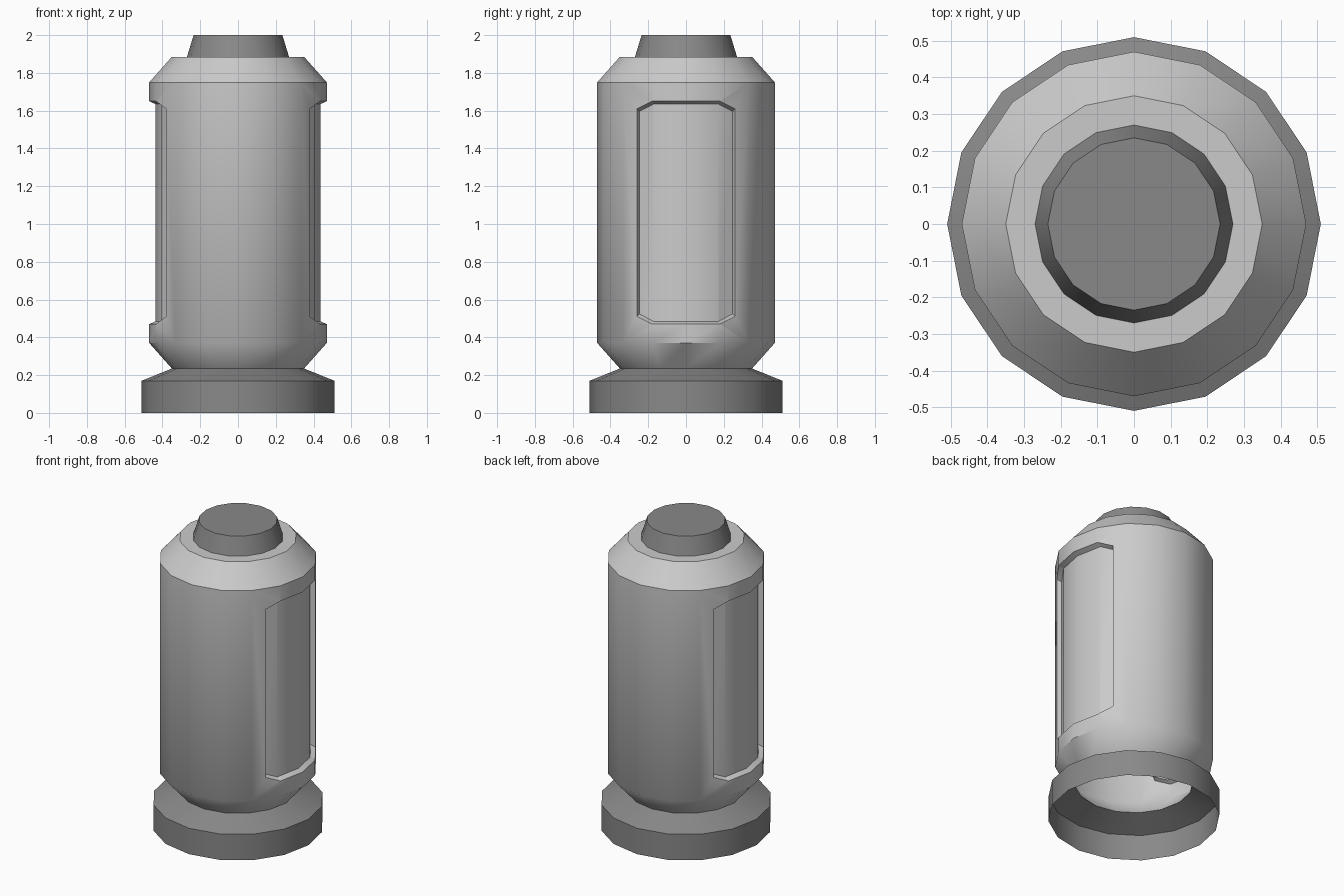
import bpy, bmesh, math
from mathutils import Vector

if "Cube" in bpy.data.objects:
    bpy.data.objects.remove(bpy.data.objects["Cube"])

SIDES = 16
PANEL_MID = 1.06


def grey(name, value):
    mat = bpy.data.materials.new(name)
    mat.diffuse_color = (value, value, value, 1)
    mat.use_nodes = True
    mat.node_tree.nodes["Principled BSDF"].inputs["Base Color"].default_value = mat.diffuse_color
    return mat


DARK, MID, LIGHT = grey("dark_grey", 0.25), grey("mid_grey", 0.56), grey("light_grey", 0.8)


def lathe(profile, cap_top=False):
    """Spin (radius, z) points into an open 16-sided shell."""
    bm = bmesh.new()
    rings = []
    for r, z in profile:
        rings.append([bm.verts.new((r * math.cos(2 * math.pi * i / SIDES),
                                    r * math.sin(2 * math.pi * i / SIDES), z))
                      for i in range(SIDES)])
    for a, b in zip(rings, rings[1:]):
        for i in range(SIDES):
            j = (i + 1) % SIDES
            bm.faces.new((a[i], a[j], b[j], b[i]))
    if cap_top:
        bm.faces.new(rings[-1])
    return bm


def finish(bm, name, *materials):
    mesh = bpy.data.meshes.new(name)
    bm.to_mesh(mesh)
    bm.free()
    for mat in materials:
        mesh.materials.append(mat)
    obj = bpy.data.objects.new(name, mesh)
    bpy.context.collection.objects.link(obj)
    bpy.ops.object.select_all(action='DESELECT')
    obj.select_set(True)
    bpy.context.view_layer.objects.active = obj
    bpy.ops.object.shade_smooth_by_angle(angle=math.radians(30))
    return obj


def recess_panel(bm, side):
    """Cut a clipped-corner rectangle into the wall and push it inward."""
    # Each plane: normal in (y, z) and distance from the panel centre
    planes = [(Vector((0, s, 0)), 0.26) for s in (-1, 1)]
    planes += [(Vector((0, 0, s)), 0.59) for s in (-1, 1)]
    for sy in (-1, 1):
        for sz in (-1, 1):
            n = Vector((0, sy * 0.04, sz * 0.08)).normalized()
            planes.append((n, n.dot(Vector((0, sy * 0.18, sz * 0.59)))))
    mid = Vector((0, 0, PANEL_MID))

    def wall():
        return [f for f in bm.faces if abs(f.normal.z) < 0.01
                and f.calc_center_median().x * side > 0.3]

    bm.normal_update()
    for n, d in planes:
        faces = wall()
        geom = list({e for f in faces for e in list(f.verts) + list(f.edges)}) + faces
        bmesh.ops.bisect_plane(bm, geom=geom, plane_co=mid + n * d,
                               plane_no=n, dist=1e-5)
        bm.normal_update()
    inside = [f for f in wall()
              if all(n.dot(f.calc_center_median() - mid) < d for n, d in planes)]
    new = bmesh.ops.extrude_face_region(bm, geom=inside)["geom"]
    left = [f for f in inside if f.is_valid and f not in new]
    if left:
        bmesh.ops.delete(bm, geom=left, context='FACES')
    for item in new:
        if isinstance(item, bmesh.types.BMFace):
            item.material_index = 1
        elif isinstance(item, bmesh.types.BMVert):
            item.co.x *= 0.93
            item.co.y *= 0.95
            item.co.z = PANEL_MID + (item.co.z - PANEL_MID) * 0.975


# Flared foot, open underneath
finish(lathe([(0.51, 0), (0.51, 0.17), (0.35, 0.235)]), "base_ring", DARK)

# Hollow main body with a recessed panel on each side
body = lathe([(0.35, 0.235), (0.47, 0.37), (0.47, 1.75),
              (0.35, 1.885), (0.27, 1.885)])
for side in (-1, 1):
    recess_panel(body, side)
bmesh.ops.dissolve_limit(body, angle_limit=0.01, verts=body.verts[:],
                         edges=body.edges[:], delimit={'MATERIAL'})
body_obj = finish(body, "body", MID, LIGHT)

# The lower bevel blends softly into the wall, except beneath the panels
mesh = body_obj.data
for edge in mesh.edges:
    ends = [mesh.vertices[i].co for i in edge.vertices]
    if all(abs(v.z - 0.37) < 0.01 for v in ends) and max(abs(v.y) for v in ends) > 0.2:
        edge.use_edge_sharp = False

# Tapered top knob
finish(lathe([(0.27, 1.885), (0.235, 2.0)], cap_top=True), "top_cap", DARK)
